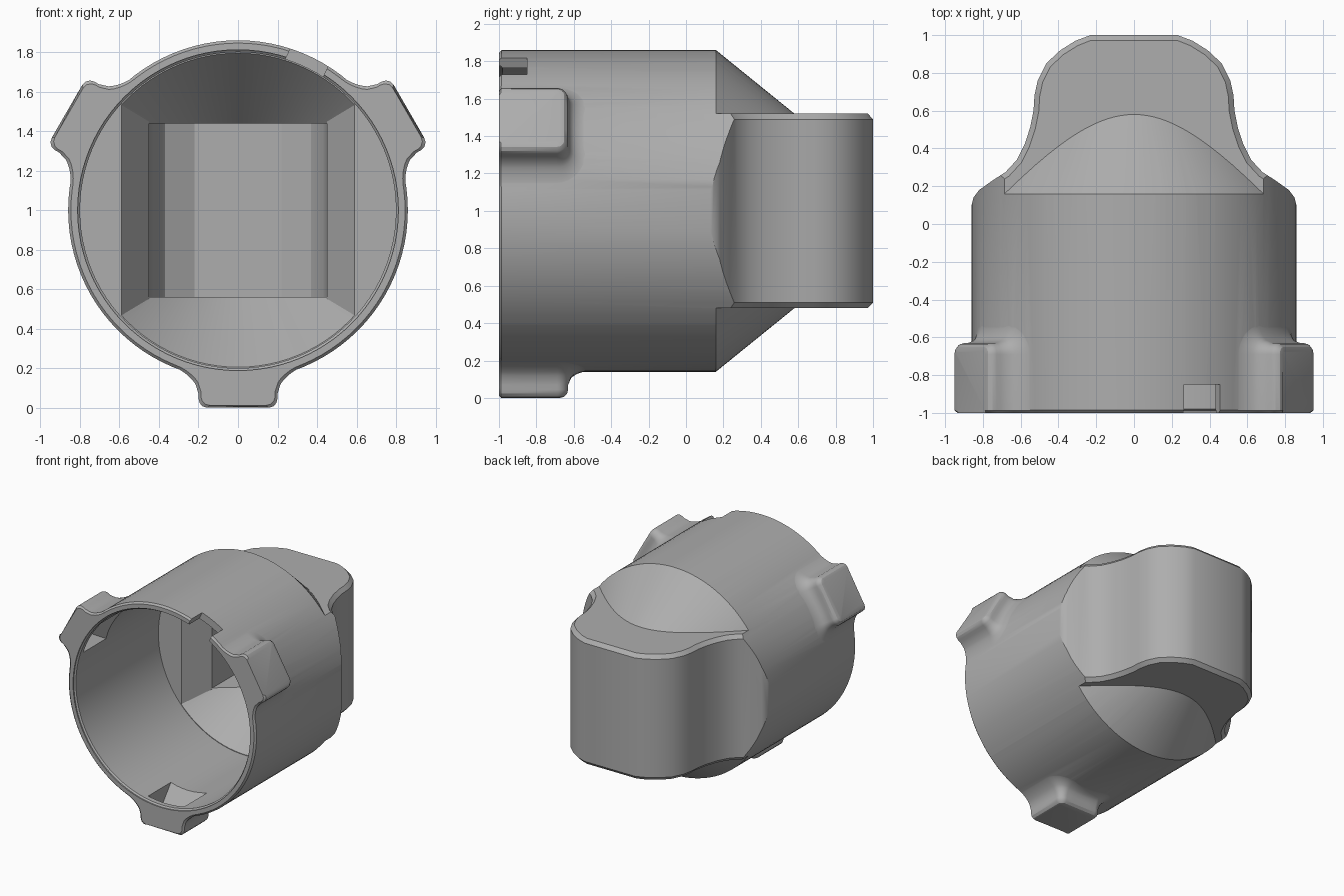
import bpy, bmesh, math

if "Cube" in bpy.data.objects:
    bpy.data.objects.remove(bpy.data.objects["Cube"], do_unlink=True)

AXIS_Z = 1.0      # height of the barrel axis, which runs along y
R = 0.86          # barrel radius
SLOPE = 0.81      # taper of the rear cone
SLAB = 0.52       # half height of the rear block

grey = bpy.data.materials.new("mid grey plastic")
grey.use_nodes = True
grey.diffuse_color = (0.42, 0.42, 0.42, 1)
grey.node_tree.nodes["Principled BSDF"].inputs["Base Color"].default_value = (0.42, 0.42, 0.42, 1)


def loft(name, rings):
    """Closed solid through rings of equal length, capped at both ends."""
    bm = bmesh.new()
    rows = [[bm.verts.new(p) for p in ring] for ring in rings]
    n = len(rows[0])
    for a, b in zip(rows, rows[1:]):
        for i in range(n):
            j = (i + 1) % n
            bm.faces.new((a[i], a[j], b[j], b[i]))
    bm.faces.new(rows[0])
    bm.faces.new(rows[-1])
    bmesh.ops.recalc_face_normals(bm, faces=bm.faces)
    me = bpy.data.meshes.new(name)
    bm.to_mesh(me)
    bm.free()
    ob = bpy.data.objects.new(name, me)
    bpy.context.collection.objects.link(ob)
    return ob


def revolve(name, profile, n=96):
    """Solid of revolution about the barrel axis from (radius, y) pairs."""
    return loft(name, [[(r * math.cos(math.tau * i / n), y, AXIS_Z + r * math.sin(math.tau * i / n))
                        for i in range(n)] for r, y in profile])


def prism(name, outline, z0, z1):
    return loft(name, [[(x, y, AXIS_Z + z) for x, y in outline] for z in (z0, z1)])


def box(name, x, y0, y1, z0, z1):
    return prism(name, [(-x, y0), (x, y0), (x, y1), (-x, y1)], z0, z1)


def boolean(ob, tool, op):
    mod = ob.modifiers.new(op, 'BOOLEAN')
    mod.operation, mod.object, mod.solver = op, tool, 'EXACT'
    bpy.context.view_layer.objects.active = ob
    bpy.ops.object.modifier_apply(modifier=mod.name)
    bpy.data.objects.remove(tool, do_unlink=True)


def mirrored(half):
    return half + [(-x, y) for x, y in reversed(half)]


def radial(angle, u, y, h):
    """Point at height h along a radial direction and u sideways."""
    c, s = math.cos(angle), math.sin(angle)
    return (c * h - s * u, y, AXIS_Z + s * h + c * u)


def inset(path, d):
    """Shift an open path sideways by d, towards its left."""
    out = []
    for i, (x, y) in enumerate(path):
        a, b = path[max(i - 1, 0)], path[min(i + 1, len(path) - 1)]
        tx, ty = b[0] - a[0], b[1] - a[1]
        k = d / math.hypot(tx, ty)
        out.append((x - ty * k, y + tx * k))
    return out


# Barrel: long cylinder with a chamfered mouth
body = revolve("housing", [(R - 0.014, -1), (R, -0.986), (R, 1.1)])

# Rear block: trim the cylinder sides to the waisted plan, with chamfered rims
plan = mirrored([(.88, .06), (.86, .1), (.85, .14), (.82, .18), (.75, .23), (.68, .275),
                 (.62, .34), (.58, .42), (.55, .51), (.532, .6), (.527, .68), (.51, .76),
                 (.465, .85), (.39, .92), (.31, .97), (.23, 1)])
outer = [(-1.2, .06), (-1.2, 1.3), (1.2, 1.3), (1.2, .06)]
boolean(body, loft("side_trim", [[(x, y, AXIS_Z + z) for x, y in inset(plan, d) + outer]
                                 for z, d in ((-SLAB - .002, .03), (-SLAB + .03, 0),
                                              (SLAB - .03, 0), (SLAB + .002, .03))]), 'DIFFERENCE')

# Rear cone above and below the block
for sign in (1, -1):
    trim = box("cone_trim", 1, .15, 1.3, *sorted((sign * SLAB, sign * 1.05)))
    cone = revolve("cone", [(R + SLOPE * .06, .1), (.01, .16 + (R - .01) / SLOPE)])
    boolean(trim, cone, 'DIFFERENCE')
    boolean(body, trim, 'DIFFERENCE')


# Mounting lugs with rounded tops and blended feet
def lug_ring(angle, s, h, foot):
    c, r, yc, f = .14, .06 + s, -.69, .012
    half = [(c + r - f, -1, True), (c + r, -1 + f, False)]
    half += [(c + r * math.cos(t * math.pi / 16), yc + r * math.sin(t * math.pi / 16), False)
             for t in range(9)]
    half += [(c / 2, yc + r, False)]
    path = half + [(0, yc + r, False)] + [(-u, y, e) for u, y, e in reversed(half)]
    ring = []
    for u, y, end in path:
        base = math.sqrt(R * R - u * u) - .003
        height = h if foot is None else base + (h - base) * foot
        ring.append(radial(angle, u, y, height - (f if end else 0)))
    return ring


LUGS = [math.radians(a) for a in (30, 150, 270)]
for angle in LUGS:
    levels = [(-.045, 1, None), (-.022, .994, None), (-.006, .977, None), (0, .955, None)]
    for i in range(9):
        t = i / 8
        levels.append((.12 * t, .93, 1 - math.sqrt(1 - (1 - t) ** 2)))
    levels.append((.12, .6, None))
    boolean(body, loft("lug", [lug_ring(angle, *lv) for lv in levels]), 'UNION')

# Barrel bore with a small lead-in at the mouth
boolean(body, revolve("bore", [(.812, -1.05), (.812, -.99), (.8, -.98), (.8, .1)]), 'DIFFERENCE')

# Tapered inner end, limited sideways by the block walls
inner = mirrored([(.59, .04), (.59, .1), (.45, .3), (.45, .65), (.43, .75), (.37, .84), (.22, .92)])
taper = prism("taper", inner, -.95, .95)
boolean(taper, revolve("inner_cone", [(.79, .05), (.795, .1), (.4, .1 + .4 / SLOPE)]), 'INTERSECT')
boolean(body, taper, 'DIFFERENCE')
boolean(body, prism("rear_pocket", inner, -.44, .44), 'DIFFERENCE')

# Recesses behind the rim inside each lug
for angle in LUGS:
    side = [(-.94, .7), (-.94, .93), (-.76, .93), (-.6, .73), (-.6, .7)]
    boolean(body, loft("lug_recess", [[radial(angle, u, y, h) for y, h in side]
                                      for u in (-.165, .165)]), 'DIFFERENCE')

# Rim notch beside the upper left lug
notch = [(-1.1, .7), (-1.1, 1), (-.85, 1), (-.85, .7)]
boolean(body, loft("rim_notch", [[radial(math.radians(65), u, y, h) for y, h in notch]
                                 for u in (-.105, .105)]), 'DIFFERENCE')

body.data.materials.clear()
body.data.materials.append(grey)
for poly in body.data.polygons:
    poly.material_index = 0
bpy.ops.object.select_all(action='DESELECT')
body.select_set(True)
bpy.context.view_layer.objects.active = body
bpy.ops.object.shade_smooth_by_angle(angle=math.radians(28))
